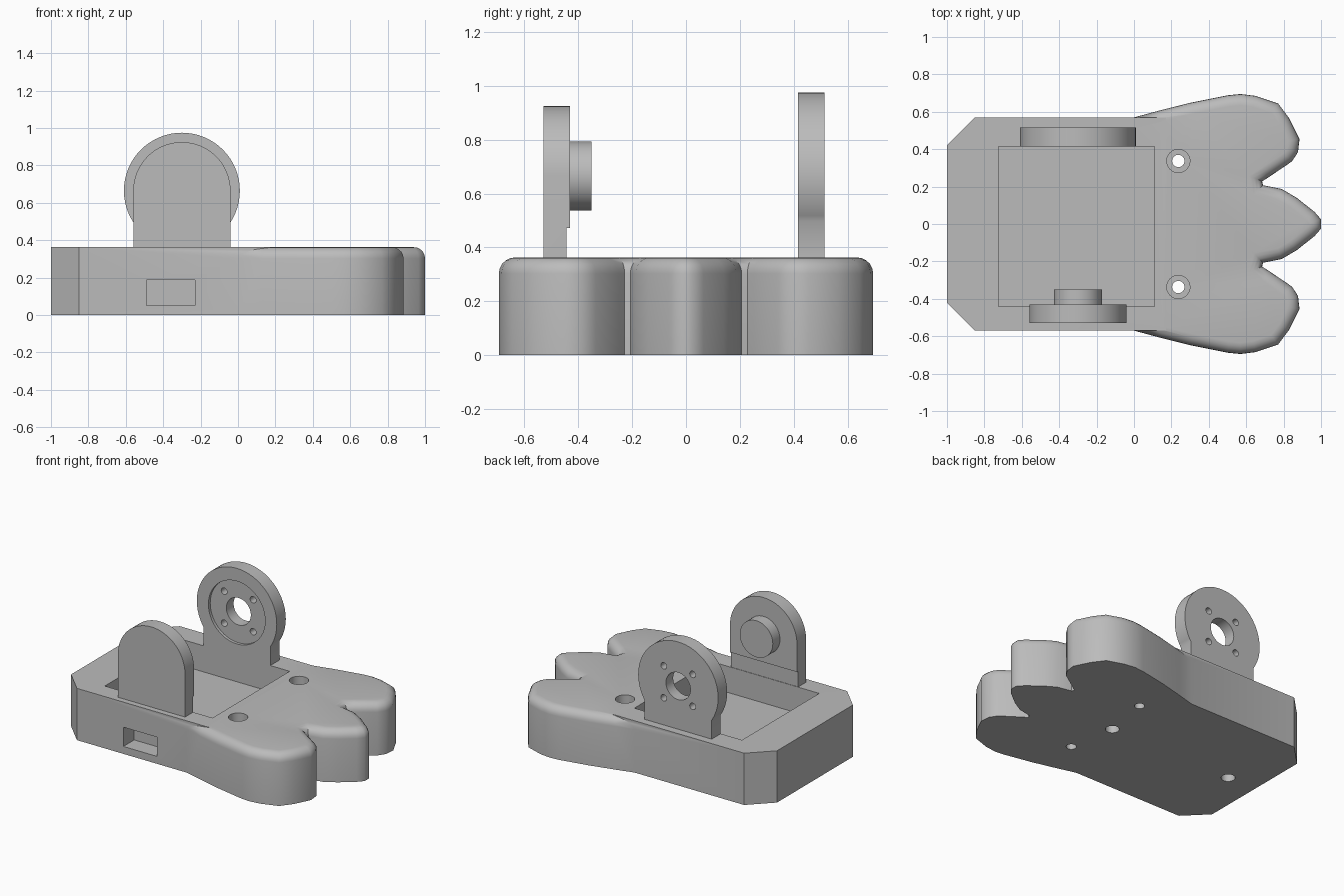
import bpy, bmesh, math
from mathutils import Matrix, Vector

if "Cube" in bpy.data.objects:
    bpy.data.objects.remove(bpy.data.objects["Cube"], do_unlink=True)

TOP = 0.363            # height of the base
AX, AZ = -0.30, 0.665  # axis shared by both uprights

grey = bpy.data.materials.new("plain_grey")
grey.use_nodes = True
grey.diffuse_color = (0.5, 0.5, 0.5, 1)
grey.node_tree.nodes["Principled BSDF"].inputs["Base Color"].default_value = (0.5, 0.5, 0.5, 1)


def make(name, bm):
    bmesh.ops.recalc_face_normals(bm, faces=bm.faces[:])
    mesh = bpy.data.meshes.new(name)
    bm.to_mesh(mesh)
    bm.free()
    mesh.materials.append(grey)
    ob = bpy.data.objects.new(name, mesh)
    bpy.context.collection.objects.link(ob)
    return ob


def prism(name, points, vec, fillet=0):
    """Extrude a closed outline of 3D points, optionally rounding the far rim."""
    bm = bmesh.new()
    face = bm.faces.new([bm.verts.new(p) for p in points])
    out = bmesh.ops.extrude_face_region(bm, geom=[face], use_keep_orig=True)
    new = [g for g in out["geom"] if isinstance(g, bmesh.types.BMVert)]
    bmesh.ops.translate(bm, verts=new, vec=vec)
    if fillet:
        rim = [e for e in bm.edges if all(v in new for v in e.verts)]
        bmesh.ops.bevel(bm, geom=rim, offset=fillet, segments=5, profile=0.5,
                        affect='EDGES', clamp_overlap=False)
    return make(name, bm)


def box(name, x, y, z):
    corners = [(x[0], y[0], z[0]), (x[1], y[0], z[0]), (x[1], y[1], z[0]), (x[0], y[1], z[0])]
    return prism(name, corners, Vector((0, 0, z[1] - z[0])))


def cylinder(name, start, axis, radius, length, sides=48):
    """Cylinder from a start centre along the Y or Z axis."""
    bm = bmesh.new()
    direction = Vector((0, 1, 0)) if axis == 'Y' else Vector((0, 0, 1))
    turn = Matrix.Rotation(math.pi / 2, 4, 'X') if axis == 'Y' else Matrix()
    place = Matrix.Translation(Vector(start) + direction * length / 2) @ turn
    bmesh.ops.create_cone(bm, cap_ends=True, segments=sides, radius1=radius,
                          radius2=radius, depth=length, matrix=place)
    return make(name, bm)


def combine(target, others, operation):
    """Apply boolean operations and discard the helper objects."""
    for other in others:
        mod = target.modifiers.new("boolean", 'BOOLEAN')
        mod.operation, mod.solver, mod.object = operation, 'EXACT', other
        graph = bpy.context.evaluated_depsgraph_get()
        mesh = bpy.data.meshes.new_from_object(target.evaluated_get(graph))
        target.modifiers.clear()
        target.data = mesh
        bpy.data.objects.remove(other, do_unlink=True)


# Base: chamfered block joined to a rounded three-toed paw
half = [(0.17, 0.57), (-0.85, 0.57), (-1, 0.42)]
outline = half + [(x, -y) for x, y in reversed(half)]
base = prism("paw_base", [(x, y, 0) for x, y in outline], Vector((0, 0, TOP)))

half = [(-0.1, 0.545), (0, 0.57), (0.13, 0.605), (0.3, 0.648), (0.5, 0.688), (0.57, 0.695),
        (0.65, 0.685), (0.77, 0.645), (0.83, 0.565), (0.885, 0.455), (0.877, 0.385),
        (0.845, 0.335), (0.72, 0.25), (0.685, 0.228), (0.69, 0.207), (0.79, 0.187),
        (0.87, 0.14), (0.965, 0.065), (1.0, 0.025)]
outline = half + [(x, -y) for x, y in reversed(half)]
paw = prism("paw", [(x, y, 0) for x, y in outline], Vector((0, 0, TOP)), fillet=0.06)
combine(base, [paw], 'UNION')

# Open tray, side port and screw holes
cutters = [box("tray_cut", (-0.725, 0.11), (-0.44, 0.415), (0.18, 0.5)),
           box("port_cut", (-0.49, -0.23), (-0.7, -0.45), (0.052, 0.187))]
for side in (-1, 1):
    spot = (0.237, 0.337 * side)
    cutters.append(cylinder("screw_cut", (*spot, -0.1), 'Z', 0.033, 0.6, 24))
    cutters.append(cylinder("screw_head_cut", (*spot, 0.25), 'Z', 0.062, 0.3, 32))
for x in (-0.78, 0.18):
    cutters.append(cylinder("foot_hole_cut", (x, 0, -0.1), 'Z', 0.045, 0.2, 24))
combine(base, cutters, 'DIFFERENCE')

# Front upright: arched plate, relieved at its foot, with a round boss
arch = [(AX + 0.26, TOP), (AX - 0.26, TOP)]
arch += [(AX + 0.26 * math.cos(a), AZ + 0.26 * math.sin(a))
         for a in (math.pi * (1 - i / 32) for i in range(33))]
front = prism("front_upright", [(x, -0.53, z) for x, z in arch], Vector((0, 0.1, 0)))
combine(front, [box("relief_cut", (-1, 1), (-0.443, 0), (0, 0.472))], 'DIFFERENCE')
combine(front, [cylinder("boss", (AX, -0.45, AZ), 'Y', 0.128, 0.1)], 'UNION')

# Back upright: round flange on a straight neck, with recess and bolt holes
back = cylinder("back_upright", (AX, 0.415, AZ), 'Y', 0.31, 0.1, 64)
combine(back, [box("neck", (AX - 0.26, AX + 0.26), (0.415, 0.515), (TOP, AZ))], 'UNION')
cutters = [cylinder("recess_cut", (AX, 0.3, AZ), 'Y', 0.22, 0.135),
           cylinder("centre_cut", (AX, 0.3, AZ), 'Y', 0.095, 0.4)]
for dx in (-0.112, 0.112):
    for dz in (-0.112, 0.112):
        cutters.append(cylinder("bolt_cut", (AX + dx, 0.3, AZ + dz), 'Y', 0.023, 0.4, 16))
combine(back, cutters, 'DIFFERENCE')

# Smooth curved walls, keep machined edges crisp
for ob in (base, front, back):
    bpy.ops.object.select_all(action='DESELECT')
    ob.select_set(True)
    bpy.context.view_layer.objects.active = ob
    bpy.ops.object.shade_smooth_by_angle(angle=math.radians(42))
